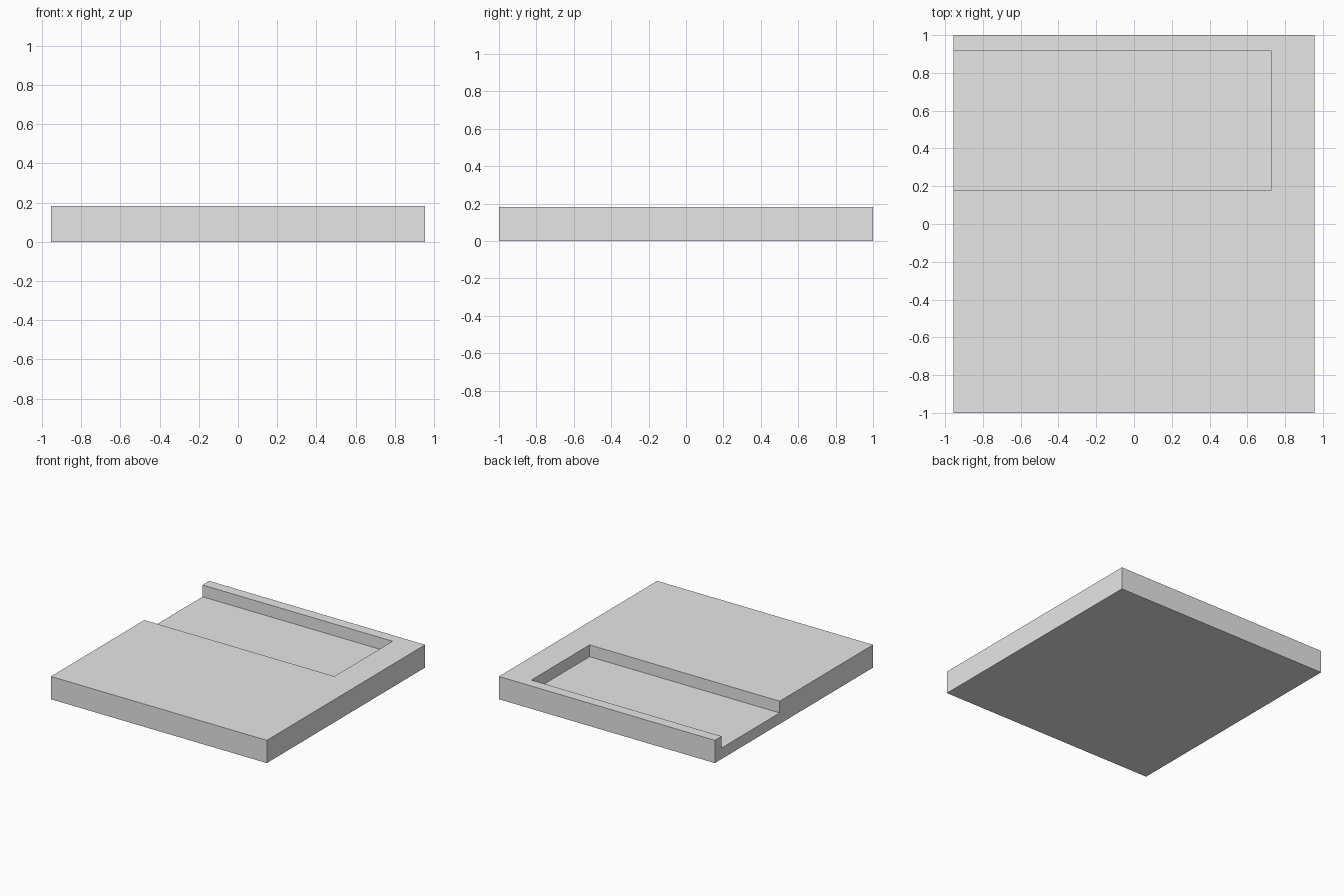
import bpy

if "Cube" in bpy.data.objects:
    bpy.data.objects.remove(bpy.data.objects["Cube"], do_unlink=True)

grey = bpy.data.materials.new("plain grey")
grey.use_nodes = True
colour = (0.8, 0.8, 0.8, 1)
grey.diffuse_color = colour
grey.node_tree.nodes["Principled BSDF"].inputs["Base Color"].default_value = colour


def box(name, low, high):
    """Axis-aligned box between two opposite corners."""
    bpy.ops.mesh.primitive_cube_add(size=1)
    obj = bpy.context.object
    obj.name = obj.data.name = name
    for v in obj.data.vertices:
        v.co = [h if c > 0 else l for c, l, h in zip(v.co, low, high)]
    obj.data.materials.append(grey)
    return obj


half_x, half_y, height = 0.955, 1.0, 0.182
floor_z = 0.088

# Pocket in the rear half, open through the -x edge and the top
cutter = box("pocket_cutter", (-half_x - 0.1, 0.18, floor_z), (0.727, 0.915, height + 0.1))
cutter.hide_render = True

# Flat slab
slab = box("slab", (-half_x, -half_y, 0), (half_x, half_y, height))
cut = slab.modifiers.new("pocket", "BOOLEAN")
cut.operation = "DIFFERENCE"
cut.solver = "EXACT"
cut.object = cutter
bpy.ops.object.modifier_apply(modifier=cut.name)
bpy.data.objects.remove(cutter, do_unlink=True)
